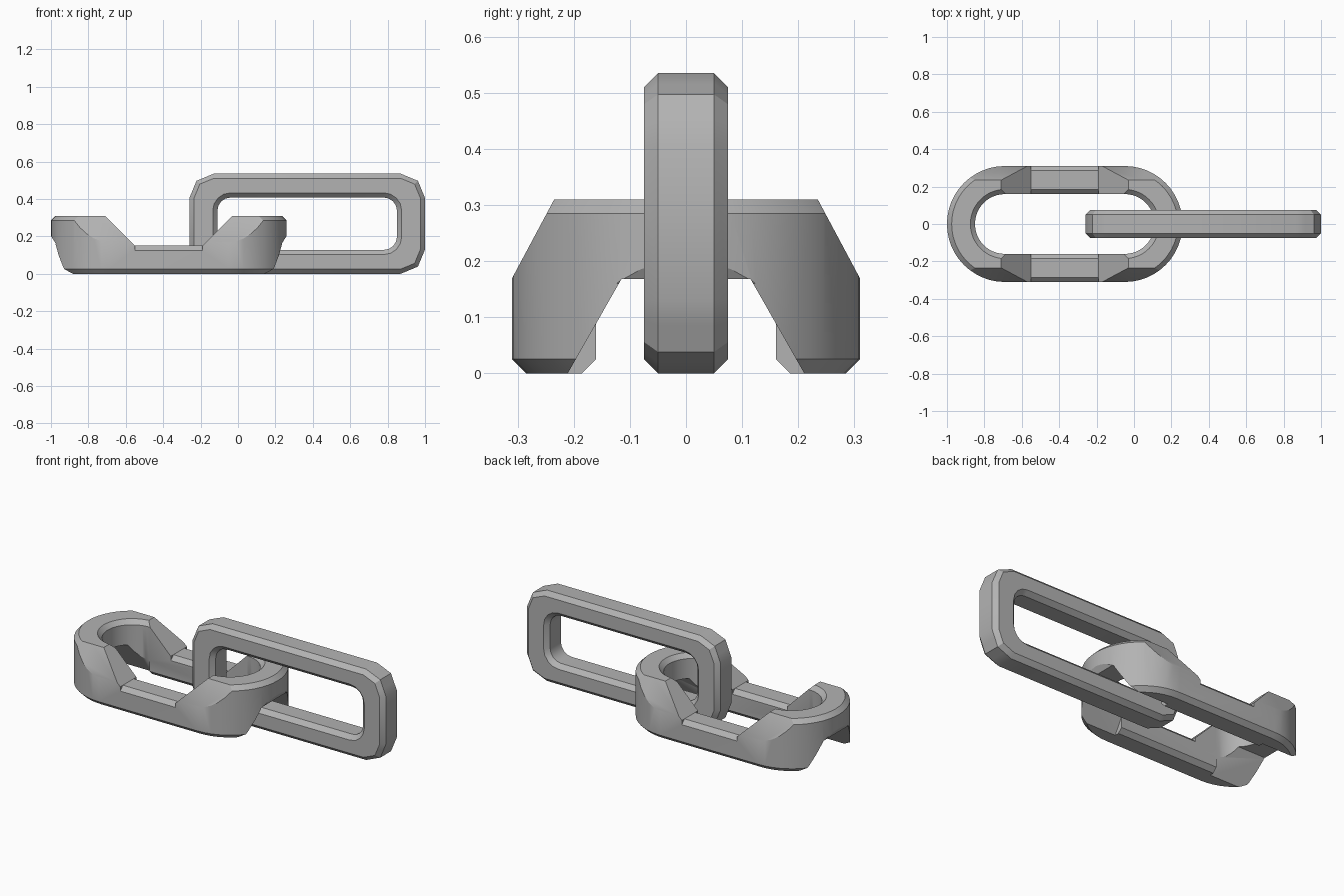
import bpy
import bmesh
import math
from mathutils import Matrix, Vector

cube = bpy.data.objects.get("Cube")
if cube:
    bpy.data.objects.remove(cube, do_unlink=True)

steel = bpy.data.materials.new("grey steel")
steel.use_nodes = True
steel.diffuse_color = (0.45, 0.45, 0.45, 1)
steel.node_tree.nodes["Principled BSDF"].inputs["Base Color"].default_value = (0.45, 0.45, 0.45, 1)

BEVEL = 0.025


def finish(name, bm):
    bmesh.ops.remove_doubles(bm, verts=bm.verts, dist=0.0001)
    bmesh.ops.recalc_face_normals(bm, faces=bm.faces)
    mesh = bpy.data.meshes.new(name)
    bm.to_mesh(mesh)
    bm.free()
    mesh.materials.append(steel)
    obj = bpy.data.objects.new(name, mesh)
    bpy.context.collection.objects.link(obj)
    return obj


def outline(hx, hy, r, n, coarse=False):
    """Rounded rectangle; coarse straightens every second corner point."""
    pts = []
    for q in range(4):
        sx, sy = ((1, 1), (-1, 1), (-1, -1), (1, -1))[q]
        centre = Vector((sx * (hx - r), sy * (hy - r)))
        arc = []
        for i in range(n + 1):
            a = (q + i / n) * math.pi / 2
            arc.append(centre + r * Vector((math.cos(a), math.sin(a))))
        if coarse:
            for i in range(1, n, 2):
                arc[i] = (arc[i - 1] + arc[i + 1]) / 2
        pts += arc
    return pts


def link(name, outer, hole, half, n, coarse, matrix):
    """Closed ring with a bevelled rectangular section."""
    c = BEVEL

    def grow(shape, d):
        return [v + d for v in shape]

    section = [(outer, -c, -half, coarse), (outer, 0, c - half, coarse),
               (outer, 0, half - c, coarse), (outer, -c, half, coarse),
               (hole, c, half, False), (hole, 0, half - c, False),
               (hole, 0, c - half, False), (hole, c, -half, False)]
    bm = bmesh.new()
    loops = [[bm.verts.new((p.x, p.y, h)) for p in outline(*grow(s, d), n, k)]
             for s, d, h, k in section]
    count = len(loops[0])
    for a, b in zip(loops, loops[1:] + loops[:1]):
        for i in range(count):
            j = (i + 1) % count
            bm.faces.new((a[i], a[j], b[j], b[i]))
    bm.transform(matrix)
    return finish(name, bm)


def prism(points, axis, start, end):
    """Cutter extruded along x from a (y, z) profile or along y from (x, z)."""
    bm = bmesh.new()
    rings = []
    for t in (start, end):
        rings.append([bm.verts.new((t, u, v) if axis == "x" else (u, t, v)) for u, v in points])
    bm.faces.new(rings[0])
    bm.faces.new(rings[1])
    for i in range(len(points)):
        j = (i + 1) % len(points)
        bm.faces.new((rings[0][i], rings[0][j], rings[1][j], rings[1][i]))
    cutter = finish("cutter", bm)
    cutter.hide_render = True
    return cutter


def cut(obj, cutter):
    mod = obj.modifiers.new("cut", "BOOLEAN")
    mod.operation = "DIFFERENCE"
    mod.solver = "EXACT"
    mod.object = cutter
    bpy.context.view_layer.objects.active = obj
    bpy.ops.object.modifier_apply(modifier=mod.name)
    bpy.data.objects.remove(cutter, do_unlink=True)


def smooth(obj):
    bpy.ops.object.select_all(action="DESELECT")
    obj.select_set(True)
    bpy.context.view_layer.objects.active = obj
    bpy.ops.object.shade_smooth_by_angle(angle=math.radians(30))


# Upright link with coarse outer corners and a rounded opening
upright = link("upright_link", (0.63, 0.2675, 0.13), (0.48, 0.14, 0.07), 0.075, 4, True,
               Matrix.Translation((0.37, 0, 0.2675)) @ Matrix.Rotation(math.pi / 2, 4, "X"))

# Flat link: a stadium ring, later carved into low bars and raised ends
MID = -0.37
flat = link("flat_link", (0.63, 0.31, 0.31), (0.48, 0.16, 0.16), 0.155, 12, False,
            Matrix.Translation((MID, 0, 0.155)))

# Low bars between the ramps
notch = [(-0.18, 0.15), (0.18, 0.15), (0.43, 0.4), (-0.43, 0.4)]
cut(flat, prism([(MID + x, z) for x, z in notch], "y", -0.5, 0.5))

for s in (-1, 1):
    # Sloped shoulders
    cut(flat, prism([(s * 0.315, 0.16), (s * 0.208, 0.36), (s * 0.5, 0.36), (s * 0.5, 0.16)],
                    "x", -1.2, 0.5))
    # Bevels along the bar tops
    for edge, way in ((0.31, 1), (0.16, -1)):
        bevel = [(edge + way * 0.02, 0.105), (edge - way * 0.045, 0.17), (edge + way * 0.02, 0.17)]
        cut(flat, prism([(s * y, z) for y, z in bevel], "x", MID - 0.18, MID + 0.18))
    # Arched channel under each end, with a bevelled outer lip
    start, end = MID + s * 0.32, MID + s * 0.8
    channel = [(-0.222, -0.02), (0.222, -0.02), (0.115, 0.168), (-0.115, 0.168)]
    cut(flat, prism(channel, "x", start, end))
    lip = [(0.604, 0.16), (0.7, 0.16), (0.7, 0.318)]
    cut(flat, prism([(MID + s * x, z) for x, z in lip], "y", -0.14, 0.14))

for obj in (upright, flat):
    smooth(obj)
